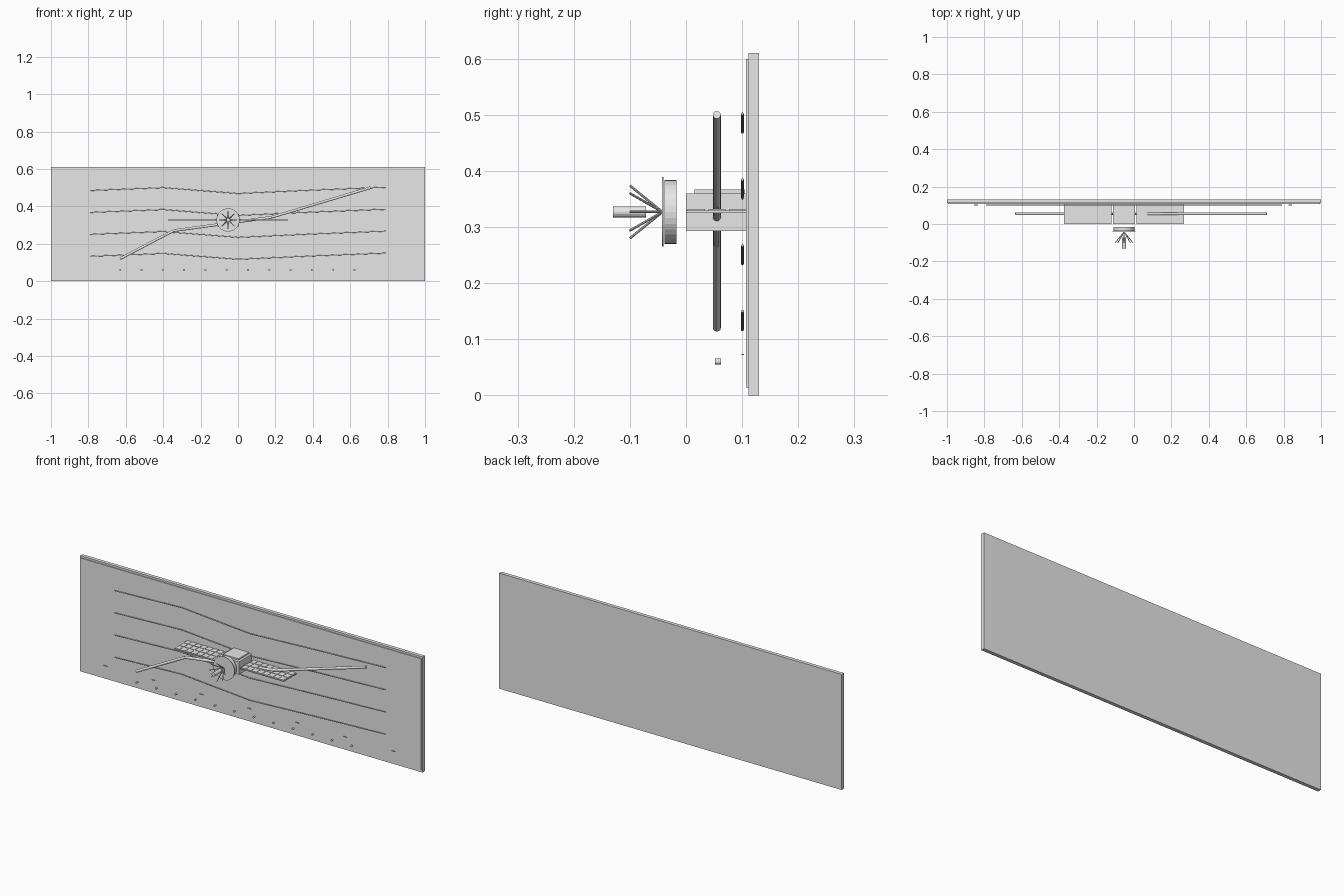
import bpy, bmesh, math
from mathutils import Vector, Matrix

cube = bpy.data.objects.get("Cube")
if cube:
    bpy.data.objects.remove(cube, do_unlink=True)

grey = bpy.data.materials.new("light_grey")
grey.use_nodes = True
COLOUR = (0.8, 0.8, 0.8, 1)
grey.diffuse_color = COLOUR
grey.node_tree.nodes["Principled BSDF"].inputs["Base Color"].default_value = COLOUR


def add_box(bm, lo, hi):
    lo, hi = Vector(lo), Vector(hi)
    m = Matrix.Translation((lo + hi) / 2) @ Matrix.Diagonal((*(hi - lo), 1))
    bmesh.ops.create_cube(bm, size=1, matrix=m)


def add_rod(bm, a, b, radius, sides):
    a, b = Vector(a), Vector(b)
    turn = (b - a).to_track_quat('Z', 'Y').to_matrix().to_4x4()
    bmesh.ops.create_cone(bm, cap_ends=True, segments=sides, radius1=radius,
                          radius2=radius, depth=(b - a).length,
                          matrix=Matrix.Translation((a + b) / 2) @ turn)


def build(name, fill):
    bm = bmesh.new()
    fill(bm)
    mesh = bpy.data.meshes.new(name)
    bm.to_mesh(mesh)
    bm.free()
    mesh.materials.append(grey)
    obj = bpy.data.objects.new(name, mesh)
    bpy.context.collection.objects.link(obj)
    return obj


def box(name, lo, hi):
    return build(name, lambda bm: add_box(bm, lo, hi))


def path(name, points, radius, sides):
    def fill(bm):
        for a, b in zip(points, points[1:]):
            add_rod(bm, a, b, radius, sides)
    return build(name, fill)


# Wall board with a thin front sheet
box("back_board", (-1, 0.111, 0), (1, 0.13, 0.61))
box("front_sheet", (-0.995, 0.107, 0.014), (0.995, 0.111, 0.6))

# Four bent contour lines on the wall
profile = [(-0.79, 0.018), (-0.4, 0.033), (0, 0.002), (0.4, 0.02), (0.79, 0.035)]
for i in range(4):
    base = 0.115 + 0.1173 * i
    path(f"contour_line_{i + 1}", [(x, 0.1005, base + z) for x, z in profile], 0.0025, 8)

# Thick bent trajectory tube
track = [(-0.63, 0.12), (-0.345, 0.27), (-0.05, 0.31), (0.18, 0.342), (0.71, 0.5)]
path("trajectory_tube", [(x, 0.055, z) for x, z in track], 0.007, 12)

# Row of small pegs and row of thin tick plates near the bottom
for i in range(12):
    x = -0.63 + 0.1139 * i
    path(f"peg_{i + 1}", [(x, 0.052, 0.0605), (x, 0.062, 0.0605)], 0.0055, 12)
for i in range(7):
    x = -0.845 + 0.28 * i
    box(f"tick_{i + 1}", (x - 0.01, 0.099, 0.072), (x + 0.01, 0.103, 0.074))

# Spacecraft body and roof plate
CX, CZ = -0.053, 0.327
box("craft_body", (CX - 0.058, 0, 0.293), (CX + 0.058, 0.111, 0.36))
box("roof_plate", (CX - 0.045, 0.015, 0.36), (CX + 0.045, 0.105, 0.367))

# Two wings with raised cells, joined to the body by short struts
COLS, ROWS = 8, 3
for side, name in ((-1, "right"), (1, "left")):
    inner, outer = 0.066, 0.32

    def span(a, b, y0, y1, z0, z1):
        xs = sorted((CX + side * a, CX + side * b))
        return (xs[0], y0, z0), (xs[1], y1, z1)

    box(f"{name}_wing", *span(inner, outer, 0, 0.11, 0.325, 0.33))

    def cells(bm):
        dx, dy, gap = (outer - inner) / COLS, 0.11 / ROWS, 0.003
        for c in range(COLS):
            for r in range(ROWS):
                a = inner + c * dx
                add_box(bm, *span(a + gap, a + dx - gap, r * dy + gap,
                                  (r + 1) * dy - gap, 0.33, 0.332))
    build(f"{name}_wing_cells", cells)
    path(f"{name}_wing_strut", [(CX + side * 0.05, 0.055, CZ),
                                (CX + side * 0.07, 0.055, CZ)], 0.004, 8)

# Dish, rim, feed cylinder and fan of spokes
path("dish", [(CX, -0.038, CZ), (CX, -0.017, CZ)], 0.057, 32)
path("dish_rim", [(CX, -0.0425, CZ), (CX, -0.04, CZ)], 0.062, 32)
path("feed_cylinder", [(CX, -0.13, CZ), (CX, -0.071, CZ)], 0.01, 16)


def spokes(bm):
    for i in range(8):
        t = math.tau * i / 8
        tip = (CX + 0.047 * math.cos(t), -0.1, CZ + 0.047 * math.sin(t))
        add_rod(bm, (CX, -0.042, CZ), tip, 0.0022, 8)


build("dish_spokes", spokes)
